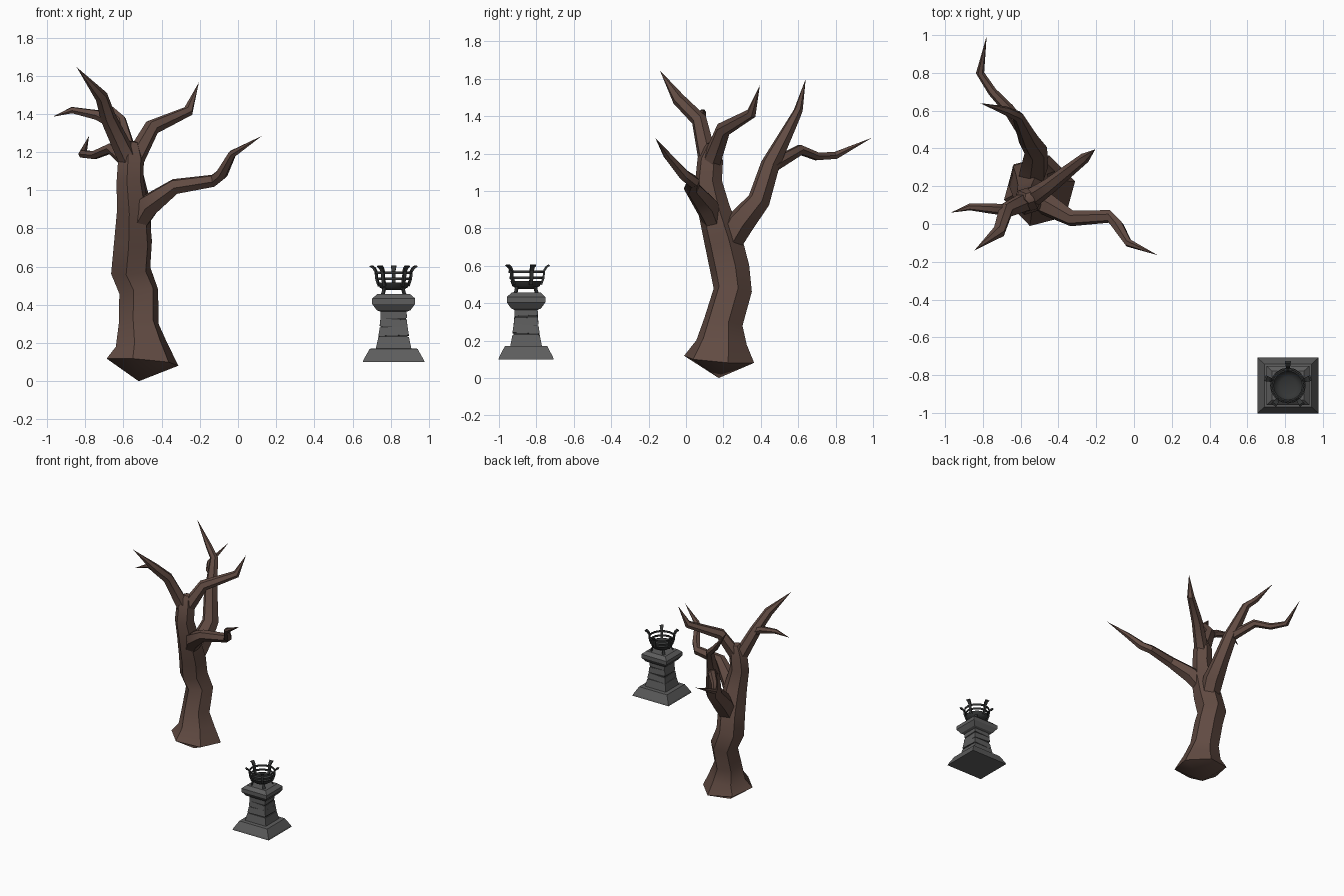
import bpy, bmesh, math
from mathutils import Vector, Matrix, Quaternion

if "Cube" in bpy.data.objects:
    bpy.data.objects.remove(bpy.data.objects["Cube"])


def material(name, rgb):
    m = bpy.data.materials.new(name)
    m.diffuse_color = (*rgb, 1)
    m.use_nodes = True
    m.node_tree.nodes["Principled BSDF"].inputs["Base Color"].default_value = m.diffuse_color
    return m


BARK = material("bark", (0.12, 0.07, 0.055))
STONE = material("stone", (0.11, 0.11, 0.11))
CRACK = material("crack", (0.03, 0.03, 0.03))
IRON = material("iron", (0.035, 0.037, 0.037))


def finish(name, bm, mat, smooth=None):
    bmesh.ops.recalc_face_normals(bm, faces=bm.faces)
    me = bpy.data.meshes.new(name)
    bm.to_mesh(me)
    bm.free()
    me.materials.append(mat)
    ob = bpy.data.objects.new(name, me)
    bpy.context.collection.objects.link(ob)
    if smooth:
        bpy.context.view_layer.objects.active = ob
        ob.select_set(True)
        bpy.ops.object.shade_smooth_by_angle(angle=math.radians(smooth))
        ob.select_set(False)
    return ob


def bridge(bm, a, b):
    for i in range(len(a)):
        j = (i + 1) % len(a)
        bm.faces.new((a[i], a[j], b[j], b[i]))


def limb(name, path, sides=6, phase=0.25):
    """Tapering tube through (x, y, z, radius); a zero radius ends in a point."""
    bm = bmesh.new()
    pts = [Vector(p[:3]) for p in path]
    last, tangent, prev = len(path) - 1, None, None
    ref = Vector((1, 0, 0))
    for k, p in enumerate(pts):
        t = (pts[min(k + 1, last)] - pts[max(k - 1, 0)]).normalized()
        if tangent:
            ref = tangent.rotation_difference(t) @ ref
        tangent = t
        u = (ref - t * ref.dot(t)).normalized()
        v = t.cross(u)
        r = path[k][3]
        n = sides if r else 1
        ring = []
        for i in range(n):
            a = phase + math.tau * i / sides
            ring.append(bm.verts.new(p + (u * math.cos(a) + v * math.sin(a)) * r))
        if prev:
            if len(prev) == n:
                bridge(bm, prev, ring)
            else:
                fan, apex = (prev, ring[0]) if n == 1 else (ring, prev[0])
                for i in range(sides):
                    bm.faces.new((fan[i], fan[(i + 1) % sides], apex))
        prev = ring
    return finish(name, bm, BARK, 40)


# Dead tree: trunk with a pointed root, then the branches
limb("trunk", [(-.52, .175, 0, 0), (-.5, .177, .1, .195), (-.505, .19, .19, .14),
               (-.52, .2, .3, .108), (-.52, .25, .47, .106), (-.562, .235, .58, .108),
               (-.55, .2, .73, .104), (-.55, .15, .9, .088), (-.565, .12, 1.05, .074),
               (-.56, .13, 1.17, .07), (-.55, .14, 1.25, .03), (-.55, .14, 1.26, 0)])
limb("right_branch", [(-.54, .16, .80, .05), (-.47, .11, .92, .065), (-.33, .03, 1.02, .043),
                      (-.13, .04, 1.05, .034), (-.085, -.01, 1.085, .032),
                      (-.03, -.1, 1.19, .022), (.125, -.165, 1.285, 0)])
limb("upper_right_branch", [(-.56, .125, 1.13, .055), (-.45, .2, 1.33, .042),
                            (-.26, .35, 1.415, .028), (-.205, .395, 1.565, 0)])
limb("upper_left_branch", [(-.56, .125, 1.13, .055), (-.68, .07, 1.38, .042),
                           (-.715, -.04, 1.49, .035), (-.845, -.14, 1.645, 0)])
limb("upper_left_twig", [(-.67, .075, 1.36, .03), (-.74, .08, 1.395, .028),
                         (-.87, .09, 1.42, .018), (-.97, .06, 1.385, 0)])
limb("back_branch", [(-.55, .21, .69, .07), (-.53, .29, .83, .078), (-.52, .39, .95, .062),
                     (-.56, .45, 1.14, .052), (-.615, .57, 1.37, .03), (-.68, .60, 1.43, .024),
                     (-.815, .64, 1.6, 0)])
limb("back_twig", [(-.555, .45, 1.13, .04), (-.665, .61, 1.22, .03), (-.75, .70, 1.185, .024),
                   (-.815, .8, 1.19, .022), (-.78, .995, 1.285, 0)])

CX, CY = .815, -.855


def square_stack(name, levels, mat, tilt=(0, 0)):
    """Rectangular block lofted through (half width, z), optionally tilted."""
    bm = bmesh.new()
    rings = []
    for h, z in levels:
        rings.append([bm.verts.new((CX + sx * h, CY + sy * h * .91,
                                    z + tilt[0] * sx + tilt[1] * sy))
                      for sx, sy in ((-1, -1), (1, -1), (1, 1), (-1, 1))])
    for a, b in zip(rings, rings[1:]):
        bridge(bm, a, b)
    bm.faces.new(rings[0])
    bm.faces.new(rings[-1])
    return finish(name, bm, mat)


# Stone pedestal: plinth, cracked shaft and capital
square_stack("plinth", [(.162, .1), (.158, .112), (.125, .17), (.09, .172)], STONE)
square_stack("shaft_core", [(.085, .17), (.07, .25), (.063, .38)], CRACK)
cuts = [(.17, .093), (.235, .08), (.285, .073), (.33, .069), (.378, .068)]
tilts = [(.0, .0), (.003, -.003), (-.004, .002), (.003, .003)]
for n, ((z0, h0), (z1, h1)) in enumerate(zip(cuts, cuts[1:])):
    square_stack(f"shaft_stone_{n + 1}", [(h0, z0 + .002), (h1, z1 - .004)], STONE, tilts[n])
square_stack("capital", [(.07, .365), (.088, .372), (.113, .405), (.113, .433), (.085, .457)],
             STONE)


def lathe(name, profile, mat, closed=False, sides=16):
    """Revolve (radius, z) points about the pedestal axis."""
    bm = bmesh.new()
    rings = [[bm.verts.new((CX + r * math.cos(math.tau * i / sides),
                            CY + r * math.sin(math.tau * i / sides), z))
              for i in range(sides)] for r, z in profile]
    pairs = list(zip(rings, rings[1:]))
    if closed:
        pairs.append((rings[-1], rings[0]))
    for a, b in pairs:
        bridge(bm, a, b)
    if not closed:
        bm.faces.new(rings[0])
        bm.faces.new(rings[-1])
    return finish(name, bm, mat, 40)


# Iron fire bowl and basket hoops
lathe("fire_bowl", [(.05, .477), (.074, .492), (.084, .518), (.077, .518), (.066, .5),
                    (.045, .49)], IRON)
for n, (r, z) in enumerate([(.088, .537), (.095, .568)]):
    lathe(f"basket_hoop_{n + 1}", [(r - .006, z - .007), (r, z - .007),
                                   (r, z + .007), (r - .006, z + .007)], IRON, True)


def strap(name, angle, path):
    """Flat bar following (radius, z, half width) points, turned about the axis."""
    bm = bmesh.new()
    rot = Matrix.Translation((CX, CY, 0)) @ Matrix.Rotation(angle, 4, 'Z')
    rings = []
    for r, z, w in path:
        rings.append([bm.verts.new(rot @ Vector(c)) for c in
                      ((r - .005, -w, z + .003), (r + .005, -w, z - .003),
                       (r + .005, w, z - .003), (r - .005, w, z + .003))])
    for a, b in zip(rings, rings[1:]):
        bridge(bm, a, b)
    bm.faces.new(rings[0])
    bm.faces.new(rings[-1])
    return finish(name, bm, IRON)


# Flared uprights and short feet
for n in range(5):
    strap(f"upright_{n + 1}", math.pi / 2 + math.tau * n / 5,
          [(.08, .5, .009), (.093, .535, .009), (.097, .575, .010),
           (.108, .593, .012), (.124, .604, .015)])
for n in range(4):
    strap(f"foot_{n + 1}", math.pi / 4 + math.tau * n / 4,
          [(.082, .452, .012), (.074, .47, .010), (.068, .492, .009)])
